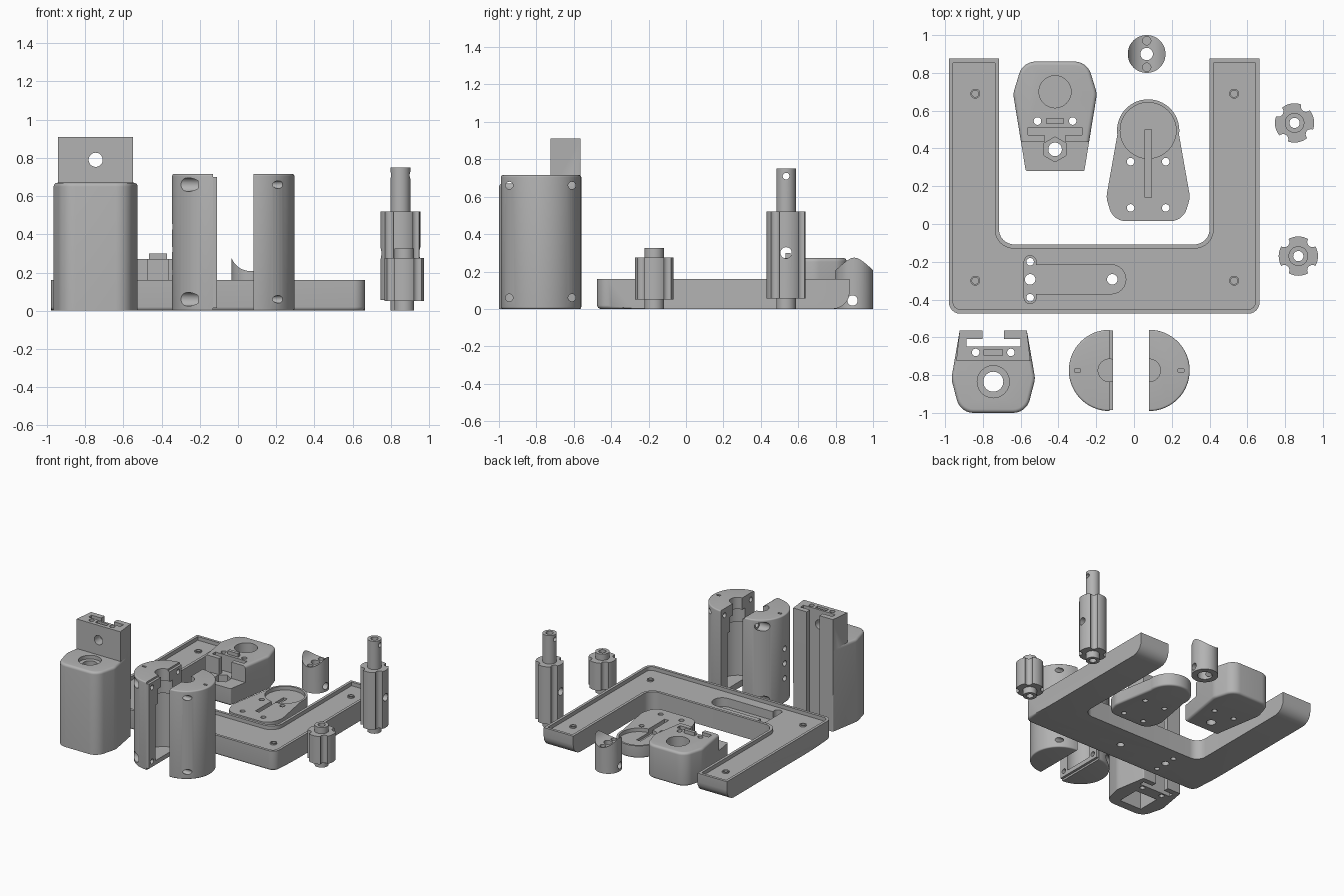
import bpy, bmesh, math
from mathutils import Vector, Matrix

if "Cube" in bpy.data.objects:
    bpy.data.objects.remove(bpy.data.objects["Cube"])

grey = bpy.data.materials.new("grey plastic")
grey.diffuse_color = (0.45, 0.45, 0.45, 1)
grey.use_nodes = True
grey.node_tree.nodes["Principled BSDF"].inputs["Base Color"].default_value = grey.diffuse_color


def fillet(pts, seg=6):
    """Round polygon corners; each point is (x, y) or (x, y, radius)."""
    out = []
    for i, p in enumerate(pts):
        c = Vector(p[:2])
        if len(p) < 3:
            out.append(c)
            continue
        a = (Vector(pts[i - 1][:2]) - c).normalized()
        b = (Vector(pts[(i + 1) % len(pts)][:2]) - c).normalized()
        half = a.angle(b) / 2
        mid = c + (a + b).normalized() * p[2] / math.sin(half)
        t = p[2] / math.tan(half)
        u, v = c + a * t - mid, c + b * t - mid
        for k in range(seg + 1):
            out.append(mid + u.lerp(v, k / seg).normalized() * p[2])
    return out


def arc(cx, cy, r, a0, a1, n=24):
    return [(cx + r * math.cos(math.radians(a0 + (a1 - a0) * k / n)),
             cy + r * math.sin(math.radians(a0 + (a1 - a0) * k / n))) for k in range(n + 1)]


def to_object(bm, name):
    bmesh.ops.recalc_face_normals(bm, faces=bm.faces[:])
    me = bpy.data.meshes.new(name)
    bm.to_mesh(me)
    bm.free()
    me.materials.append(grey)
    ob = bpy.data.objects.new(name, me)
    bpy.context.collection.objects.link(ob)
    return ob


def prism(name, pts, z0, z1, bevels=()):
    """Extruded outline; bevels is a list of (edge test, width)."""
    bm = bmesh.new()
    f = bm.faces.new([bm.verts.new((p[0], p[1], z0)) for p in pts])
    ext = bmesh.ops.extrude_face_region(bm, geom=[f])
    bmesh.ops.translate(bm, vec=(0, 0, z1 - z0),
                        verts=[g for g in ext['geom'] if isinstance(g, bmesh.types.BMVert)])
    for test, w in bevels:
        es = [e for e in bm.edges if test(*[v.co for v in e.verts])]
        bmesh.ops.bevel(bm, geom=es, offset=w, segments=5, profile=0.5, affect='EDGES')
    return to_object(bm, name)


def box(x0, x1, y0, y1, z0, z1):
    return prism("tool", [(x0, y0), (x1, y0), (x1, y1), (x0, y1)], z0, z1)


def cyl(p, r, length, axis='z', n=32):
    """Cylinder starting at p and running along an axis."""
    bm = bmesh.new()
    bmesh.ops.create_cone(bm, cap_ends=True, segments=n, radius1=r, radius2=r, depth=length)
    bmesh.ops.translate(bm, vec=(0, 0, length / 2), verts=bm.verts[:])
    rot = {'z': Matrix(), 'x': Matrix.Rotation(math.pi / 2, 4, 'Y'),
           'y': Matrix.Rotation(-math.pi / 2, 4, 'X')}[axis]
    bmesh.ops.transform(bm, matrix=Matrix.Translation(p) @ rot, verts=bm.verts[:])
    return to_object(bm, "tool")


def combine(ob, tools, op='DIFFERENCE'):
    bpy.context.view_layer.objects.active = ob
    for t in tools:
        m = ob.modifiers.new("bool", 'BOOLEAN')
        m.operation, m.object, m.solver = op, t, 'EXACT'
        bpy.ops.object.modifier_apply(modifier=m.name)
        bpy.data.objects.remove(t)


def finish(ob):
    bpy.ops.object.select_all(action='DESELECT')
    ob.select_set(True)
    bpy.context.view_layer.objects.active = ob
    bpy.ops.object.shade_smooth_by_angle(angle=math.radians(30))


def at_z(z):
    return lambda a, b: abs(a.z - z) < 1e-4 and abs(b.z - z) < 1e-4


# U-shaped base frame with shallow tray, screw bosses and a slotted pocket
def u_shape(d, r_out, r_in):
    return fillet([(-.98 + d, -.475 + d, r_out), (.665 - d, -.475 + d, r_out), (.665 - d, .875 - d),
                   (.40 + d, .875 - d), (.40 + d, -.108 - d, r_in), (-.715 - d, -.108 - d, r_in),
                   (-.715 - d, .875 - d), (-.98 + d, .875 - d)], 8)


frame = prism("base_frame", u_shape(0, .06, .08), 0, .16, [
    (lambda a, b: at_z(0)(a, b) and min(a.y, b.y) > .87, .09),
    (lambda a, b: at_z(0)(a, b) and max(a.y, b.y) < -.35, .02)])
combine(frame, [prism("tool", u_shape(.022, .04, .1), .13, .2)])
bosses = [(x, y) for x in (-.84, .53) for y in (-.30, .69)]
combine(frame, [cyl((x, y, .12), .026, .02) for x, y in bosses], 'UNION')
combine(frame, [cyl((x, y, .04), .018, .2) for x, y in bosses])
pocket = [(-.52, -.37)] + arc(-.12, -.293, .077, -90, 90, 12) + [(-.52, -.216)] \
    + arc(-.55, -.20, .032, 0, 180, 8) + arc(-.55, -.39, .032, 180, 360, 8)
combine(frame, [prism("tool", pocket, .06, .2)])
combine(frame, [cyl((x, y, -.1), r, .3) for x, y, r in
                ((-.55, -.20, .02), (-.55, -.293, .028), (-.55, -.39, .02), (-.115, -.293, .028))])
finish(frame)


# Outline shared by the tall housing and the clamp body
def shield(cx, y_flat, y_wide, y_end, w0, w1, w2, r):
    half = [(w0, y_flat, .01), (w1, y_wide, .1), (w2, y_end, r)]
    return fillet([(cx - p[0],) + p[1:] for p in half]
                  + [(cx + p[0],) + p[1:] for p in reversed(half)])


# Tall housing with raised back plate and T-slot
H = -.745
housing = prism("tall_housing", shield(H, -.565, -.82, -1, .178, .222, .175, .09), 0, .67,
                [(at_z(.67), .02)])
combine(housing, [prism("tool", [(H - .178, -.565), (H + .178, -.565), (H + .196, -.725),
                                 (H - .196, -.725)], .3, .91)], 'UNION')
combine(housing, [box(H - .057, H + .057, -.625, -.5, -.1, 1),
                  box(H - .143, H + .143, -.648, -.608, -.1, 1),
                  box(H - .1, H + .1, -.93, -.745, -.1, .5),
                  cyl((H, -.835, .64), .085, .2), cyl((H, -.835, -.1), .053, 1),
                  cyl((H, -1.1, .79), .037, .7, 'y'),
                  box(H - .05, H + .05, -.695, -.665, .87, 1)]
        + [cyl((H + s * .093, -.68, -.1), .02, 1.2) for s in (-1, 1)])
finish(housing)

# Clamp body with step, nut recess, T-slot and locating tab
C = -.418
clamp = prism("clamp_body", shield(C, .28, .69, .86, .155, .222, .17, .09), 0, .272,
              [(at_z(.272), .02), (at_z(0), .02)])
combine(clamp, [box(C - .3, C + .3, .1, .433, .14, .4),
                box(C - .055, C + .055, .40, .49, .14, .4),
                box(C - .143, C + .143, .47, .51, .14, .4),
                cyl((C, .70, .08), .085, .4),
                prism("tool", [(C + .066 * math.sin(k * math.pi / 3),
                                .395 + .066 * math.cos(k * math.pi / 3)) for k in range(6)], .08, .25),
                cyl((C, .395, -.1), .036, .4)]
        + [cyl((C + s * .093, .545, -.1), .02, .6) for s in (-1, 1)])
combine(clamp, [box(C - .047, C + .047, .532, .558, .2, .3)], 'UNION')
finish(clamp)

# Low rounded cover with round recess, slot and four screw holes
O = .075
outline = arc(O, .495, .165, -8, 188, 28) + fillet(
    [(O - .165, .47), (O - .222, .14, .1), (O - .185, .015, .09),
     (O + .185, .015, .09), (O + .222, .14, .1), (O + .165, .47)])[1:-1]
cover = prism("oval_cover", outline, 0, .1, [(at_z(0), .015)])
combine(cover, [cyl((O, .495, .07), .148, .1, n=48), box(O - .018, O + .018, .14, .5, .05, .2)]
        + [cyl((O + s * .093, y, -.1), .02, .4) for s in (-1, 1) for y in (.085, .33)])
finish(cover)


# Split shell halves, the left one with a mating lip
def shell(name, cx, side, hole_r):
    ob = prism(name, arc(cx, -.775, .215, 90, 90 + side * 180, 32), 0, .715,
               [(lambda a, b: (at_z(0)(a, b) or at_z(.715)(a, b)) and abs(a.x - b.x) > 1e-5, .01)])
    if side > 0:
        combine(ob, [box(cx - .02, cx + .02, -.985, -.565, .015, .7)], 'UNION')
    combine(ob, [cyl((cx, -.775, .05), .13, .45), cyl((cx, -.775, .4), .095, .22),
                 cyl((cx, -.775, .5), .06, .4),
                 box(cx - side * .17 - .016, cx - side * .17 + .016, -.783, -.767, .69, .8)])
    combine(ob, [cyl((cx - .3, y, z), .02, .6, 'x') for y in (-.945, -.61) for z in (.06, .66)])
    if side > 0:
        combine(ob, [cyl((cx - .4, y, z), hole_r, .32, 'x') for y in (-.945, -.61) for z in (.06, .66)])
        combine(ob, [cyl((cx - .3, -.775, z), .022, .25, 'x') for z in (.2, .32, .44)])
    finish(ob)


shell("left_shell", -.13, 1, .036)
shell("right_shell", .08, -1, .02)

# Short saddle-topped spacer
saddle = prism("saddle_spacer", arc(.067, .90, .1, 0, 352.5, 47), 0, .29)
combine(saddle, [cyl((.067, .7, .315), .108, .4, 'y', 48), cyl((.067, .9, -.1), .033, .5),
                 cyl((.067, .9, -.1), .055, .2), cyl((-.1, .89, .045), .028, .4, 'x')]
        + [cyl((.067, .9 + s * .07, .12), .022, .3) for s in (-1, 1)])
finish(saddle)


# Fluted spindles: hub with four grooves, end journals and a bore
def spindle(name, x, y, z0, z1, top, tilt):
    ob = prism(name, arc(x, y, .104, 0, 352.5, 47), z0, z1)
    combine(ob, [cyl((x, y, 0), .052, top)], 'UNION')
    tools = [cyl((x, y, -.1), .027, top + .2)]
    for k in range(4):
        a = math.radians(tilt + 90 * k)
        tools.append(cyl((x + .106 * math.cos(a), y + .106 * math.sin(a), -.1), .028, z1 + .2, n=20))
    combine(ob, tools)
    return ob


post = spindle("tall_spindle", .85, .535, .055, .52, .75, 55)
combine(post, [cyl((.7, .535, .3), .03, .3, 'x'), cyl((.7, .535, .71), .018, .3, 'x')])
finish(post)
finish(spindle("short_spindle", .87, -.17, .05, .275, .325, 45))
